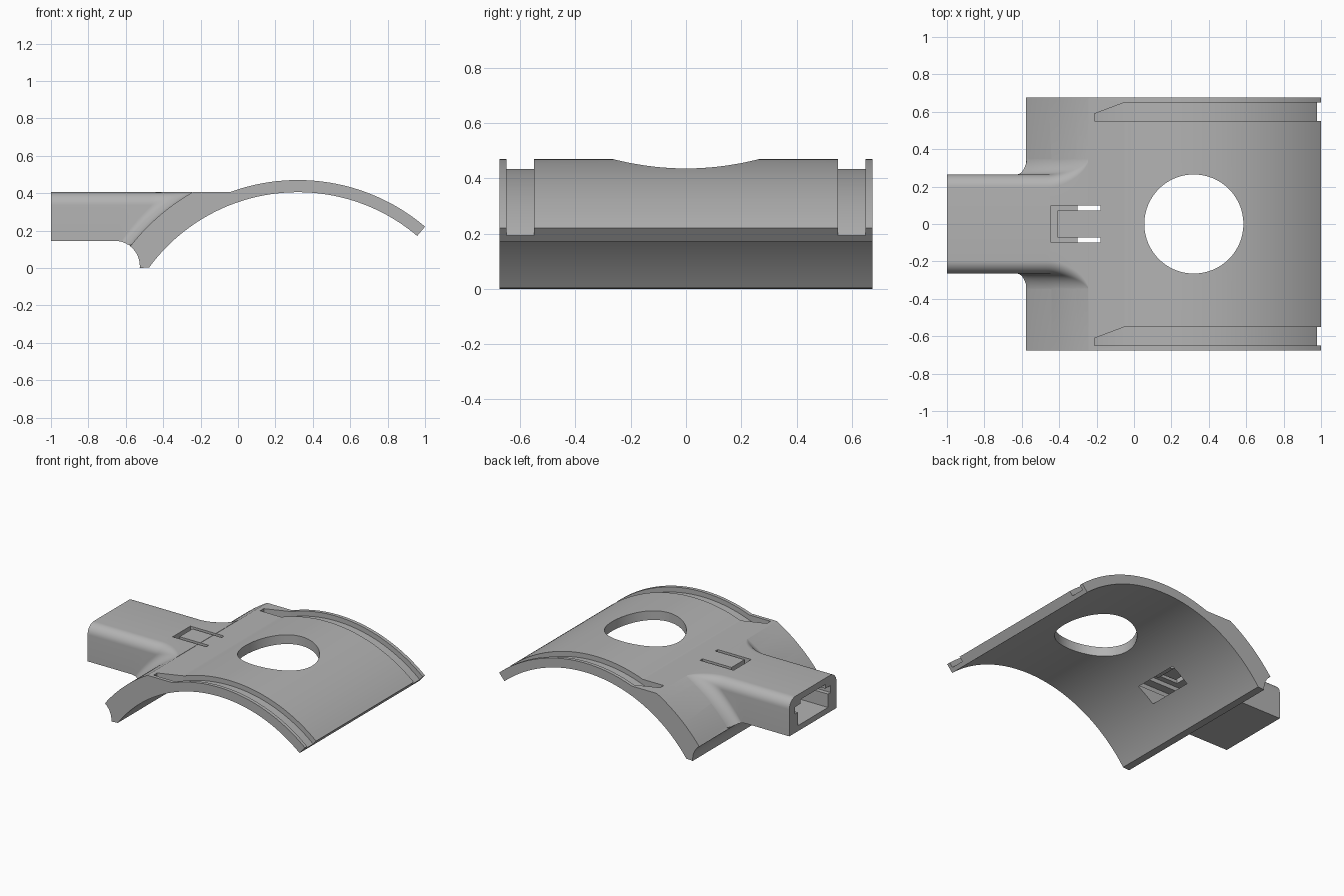
import bpy, bmesh
from math import sin, cos, asin, sqrt, radians, pi

if "Cube" in bpy.data.objects:
    bpy.data.objects.remove(bpy.data.objects["Cube"])

grey = bpy.data.materials.new("plain_grey")
grey.use_nodes = True
COLOUR = (0.45, 0.45, 0.45, 1)
grey.diffuse_color = COLOUR
grey.node_tree.nodes["Principled BSDF"].inputs["Base Color"].default_value = COLOUR

CX, CZ = 0.32, -0.582                    # axis of the curved shell
R_IN, R_GROOVE, R_OUT, R_SHOULDER = 0.987, 1.017, 1.052, 1.136
TOP, HALF = 0.405, 0.675
R_ROUND, R_BLEND, Y_BLEND = 0.07, 0.095, 0.36


def circle_z(x, r):
    return CZ + sqrt(max(0, r * r - (x - CX) ** 2))


def arc(cx, cz, r, a0, a1, n):
    angles = [radians(a0 + (a1 - a0) * i / n) for i in range(n + 1)]
    return [(cx + r * cos(a), cz + r * sin(a)) for a in angles]


def loft(name, rings):
    """Closed solid through rings of equal point count."""
    bm = bmesh.new()
    rows = [[bm.verts.new(p) for p in ring] for ring in rings]
    n = len(rows[0])
    for a, b in zip(rows, rows[1:]):
        for i in range(n):
            j = (i + 1) % n
            bm.faces.new((a[i], a[j], b[j], b[i]))
    bm.faces.new(rows[0])
    bm.faces.new(rows[-1])
    bmesh.ops.remove_doubles(bm, verts=bm.verts, dist=1e-5)
    bmesh.ops.recalc_face_normals(bm, faces=bm.faces)
    mesh = bpy.data.meshes.new(name)
    bm.to_mesh(mesh)
    bm.free()
    mesh.materials.append(grey)
    ob = bpy.data.objects.new(name, mesh)
    bpy.context.collection.objects.link(ob)
    return ob


def box(name, x0, x1, y0, y1, z0, z1):
    return loft(name, [[(x, y0, z0), (x, y1, z0), (x, y1, z1), (x, y0, z1)]
                       for x in (x0, x1)])


def select(ob):
    bpy.ops.object.select_all(action='DESELECT')
    ob.select_set(True)
    bpy.context.view_layer.objects.active = ob


def combine(target, other, operation):
    select(target)
    mod = target.modifiers.new("combine", 'BOOLEAN')
    mod.operation, mod.object, mod.solver = operation, other, 'EXACT'
    bpy.ops.object.modifier_apply(modifier=mod.name)
    bpy.data.objects.remove(other)


# Curved shell with raised shoulder and scooped lower edge
profile = (arc(CX, CZ, R_OUT, 49.73, 110.25, 48)
           + arc(CX, CZ, R_SHOULDER, 119.68, 142.15, 20)
           + arc(-0.66, 0.01, 0.135, 52, -4.3, 12)
           + arc(CX, CZ, R_IN, 143.65, 49.73, 72))
shell = loft("curved_shell", [[(x, y, z) for x, z in profile] for y in (-HALF, HALF)])


# Arm, flaring into the shoulder with a rolling blend
def arm_bottom(x):
    if x <= -0.66:
        return 0.145
    scoop = 0.01 + sqrt(max(0, 0.135 ** 2 - (x + 0.66) ** 2))
    if x <= -0.58:
        return scoop
    return max(scoop + 0.003, circle_z(x, R_IN) + 0.01)


def arm_ring(x):
    base = circle_z(x, R_SHOULDER) - 0.001
    low = arm_bottom(x)
    reach = R_ROUND + R_BLEND
    v = max(0, reach - (TOP - base))
    tilt = asin(v / reach)
    y1 = Y_BLEND - sqrt(reach ** 2 - v ** 2)
    end = max(tilt, asin(min(1, max(0, (base + R_BLEND - low) / R_BLEND))))
    half = []
    for i in range(11):
        a = pi / 2 + (tilt - pi / 2) * i / 10
        half.append((y1 + R_ROUND * cos(a), TOP - R_ROUND + R_ROUND * sin(a)))
    for i in range(11):
        a = tilt + (end - tilt) * i / 10
        half.append((Y_BLEND - R_BLEND * cos(a),
                     max(low, base + R_BLEND - R_BLEND * sin(a))))
    half.append((half[-1][0], low))
    return [(x, y, z) for y, z in half] + [(x, -y, z) for y, z in reversed(half)]


stations = [-1] + [-0.66 + 0.414 * i / 36 for i in range(37)]
combine(shell, loft("arm", [arm_ring(x) for x in stations]), 'UNION')

# Stepped channel inside the arm, breaking out under the shell
for half_width, z0, z1 in ((0.17, 0.185, 0.29), (0.2, 0.28, 0.33), (0.14, 0.32, 0.36)):
    combine(shell, box("channel", -1.1, -0.18, -half_width, half_width, z0, z1),
            'DIFFERENCE')

# U-shaped slot that frees the spring tongue
for x1, y0, y1 in ((-0.18, 0.073, 0.1), (-0.18, -0.1, -0.073), (-0.41, -0.1, 0.1)):
    combine(shell, box("slot", -0.445, x1, y0, y1, 0.34, 0.5), 'DIFFERENCE')

# Round window
hole = arc(CX, 0, 0.265, 0, 354.375, 63)
combine(shell, loft("window", [[(x, y, z) for x, y in hole] for z in (0.1, 0.7)]),
        'DIFFERENCE')

# Strap grooves near both edges, tapered at the shoulder end
xs = [-0.21 + 1.26 * i / 63 for i in range(64)]


def groove(sides):
    rings = []
    for x in xs:
        y0, y1 = sides(min(1, (x + 0.21) / 0.16))
        z = circle_z(x, R_GROOVE)
        rings.append([(x, y0, z), (x, y1, z), (x, y1, 0.6), (x, y0, 0.6)])
    combine(shell, loft("groove", rings), 'DIFFERENCE')


groove(lambda t: (0.55, 0.59 + 0.06 * t))
groove(lambda t: (-0.65, -0.61 + 0.06 * t))

# Rounded catch under the tongue
catch = arc(-0.25, 0.362, 0.04, 180, 360, 14)
hook = loft("tongue_catch", [[(x, y, z) for x, z in catch] for y in (-0.073, 0.073)])

for ob in (shell, hook):
    select(ob)
    bpy.ops.object.shade_smooth_by_angle(angle=radians(25))
